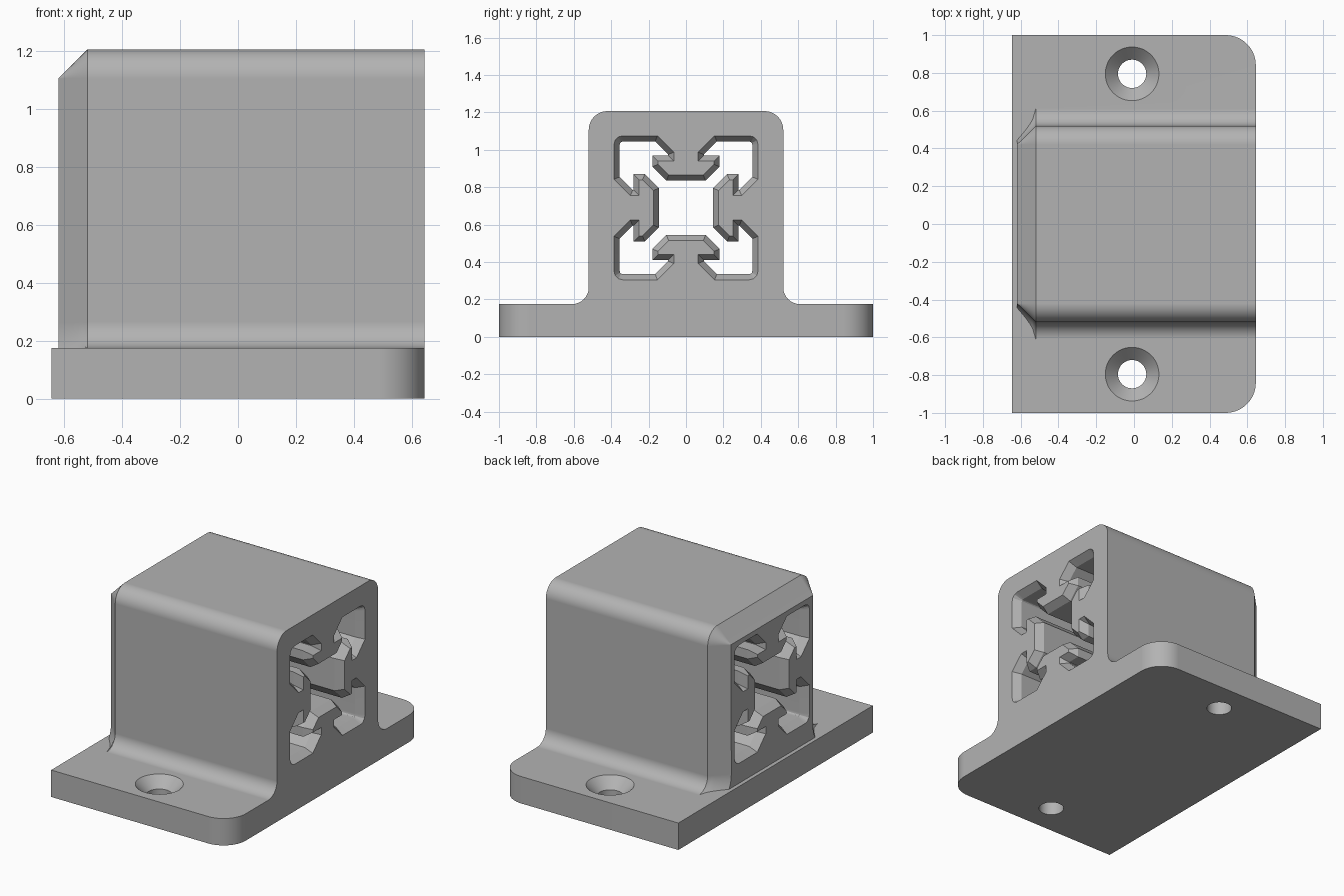
import bpy, bmesh
from math import sin, cos, asin, pi
from mathutils import Vector

old = bpy.data.objects.get("Cube")
if old:
    bpy.data.objects.remove(old, do_unlink=True)

XB, XF = -0.62, 0.645        # back and front ends of the housing
THICK = 0.175                # flange thickness

grey = bpy.data.materials.new("plain_grey")
grey.use_nodes = True
grey.diffuse_color = (0.45, 0.45, 0.45, 1)
grey.node_tree.nodes["Principled BSDF"].inputs["Base Color"].default_value = (0.45, 0.45, 0.45, 1)


def loft(name, loops):
    """Skin equal-length closed loops and cap both ends."""
    bm = bmesh.new()
    rings = [[bm.verts.new(p) for p in loop] for loop in loops]
    for a, b in zip(rings, rings[1:]):
        n = len(a)
        for i in range(n):
            j = (i + 1) % n
            bm.faces.new((a[i], a[j], b[j], b[i]))
    bm.faces.new(rings[0])
    bm.faces.new(rings[-1])
    bmesh.ops.recalc_face_normals(bm, faces=bm.faces)
    mesh = bpy.data.meshes.new(name)
    bm.to_mesh(mesh)
    bm.free()
    ob = bpy.data.objects.new(name, mesh)
    bpy.context.collection.objects.link(ob)
    mesh.materials.append(grey)
    return ob


def arc(cx, cy, r, a0, a1, steps):
    return [(cx + r * cos(a0 + (a1 - a0) * i / steps),
             cy + r * sin(a0 + (a1 - a0) * i / steps)) for i in range(steps + 1)]


# Mounting flange with two rounded front corners
R = 0.16
half = arc(XF - R, 1 - R, R, 0, pi / 2, 14) + [(-XF, 1)]
outline = half + [(x, -y) for x, y in reversed(half)]
flange = loft("mounting_bracket", [[(x, y, z) for x, y in outline] for z in (0, THICK)])


# Housing: rounded top, flared foot, chamfered back end
def housing_loop(x, inset):
    r = 0.09 + inset
    a = asin(0.09 / r)
    side = arc(0.61, THICK + 0.09, r, pi + a, pi, 12)
    side = [(side[0][0], 0.08)] + side
    side += arc(0.42, 1.107, max(0.1 - inset, 0.0008), 0, pi / 2, 12)
    loop = side + [(-y, z) for y, z in reversed(side)]
    return [(x, y, z) for y, z in loop]


insets = [0.1 * (1 - i / 6) for i in range(7)]
housing = loft("housing", [housing_loop(XB + 0.1 - d, d) for d in insets] + [housing_loop(XF, 0)])

# Slotted-rail socket: one eighth of the section, mirrored and turned
eighth = [(0.105, 0.145), (0.18, 0.22), (0.18, 0.28), (0.095, 0.28),
          (0.095, 0.285), (0.165, 0.355), (0.335, 0.355), (0.347, 0.352)]
quarter = eighth + [(v, u) for u, v in reversed(eighth)]
section = []
for _ in range(4):
    section += quarter
    quarter = [(v, -u) for u, v in quarter]


def grow(points, d):
    """Mitred outward offset of a clockwise outline."""
    pts = [Vector(p) for p in points]
    out = []
    for i, p in enumerate(pts):
        e1 = (p - pts[i - 1]).normalized()
        e2 = (pts[(i + 1) % len(pts)] - p).normalized()
        n1, n2 = Vector((-e1.y, e1.x)), Vector((-e2.y, e2.x))
        out.append(tuple(p + (n1 + n2) * (d / (1 + n1.dot(n2)))))
    return out


mouth = grow(section, 0.03)
LEAD = 0.05
stations = [(XB - 0.1, mouth), (XB, mouth), (XB + LEAD, section),
            (XF - LEAD, section), (XF, mouth), (XF + 0.1, mouth)]
socket = loft("socket_cutter", [[(x, u, 0.69 + v) for u, v in s] for x, s in stations])


# Countersunk screw holes
def screw_cutter(name, y):
    steps = [(-0.1, 0.075), (THICK - 0.067, 0.075), (THICK, 0.142), (THICK + 0.02, 0.142)]
    return loft(name, [[(px, py, z) for px, py in arc(-0.01, y, r, 0, 2 * pi, 48)[:-1]]
                       for z, r in steps])


screws = [screw_cutter("left_screw_cutter", 0.795), screw_cutter("right_screw_cutter", -0.795)]

# Join and cut
for tool, op in [(housing, 'UNION'), (socket, 'DIFFERENCE')] + [(s, 'DIFFERENCE') for s in screws]:
    mod = flange.modifiers.new(tool.name, 'BOOLEAN')
    mod.operation, mod.object, mod.solver = op, tool, 'EXACT'
bpy.context.view_layer.objects.active = flange
bpy.ops.object.select_all(action='DESELECT')
flange.select_set(True)
for mod in list(flange.modifiers):
    bpy.ops.object.modifier_apply(modifier=mod.name)
for tool in [housing, socket] + screws:
    bpy.data.objects.remove(tool, do_unlink=True)

# Smooth the rounds while keeping flats and edges crisp
bpy.ops.object.shade_smooth_by_angle(angle=0.4)
weighted = flange.modifiers.new("flat_normals", 'WEIGHTED_NORMAL')
weighted.keep_sharp = True
